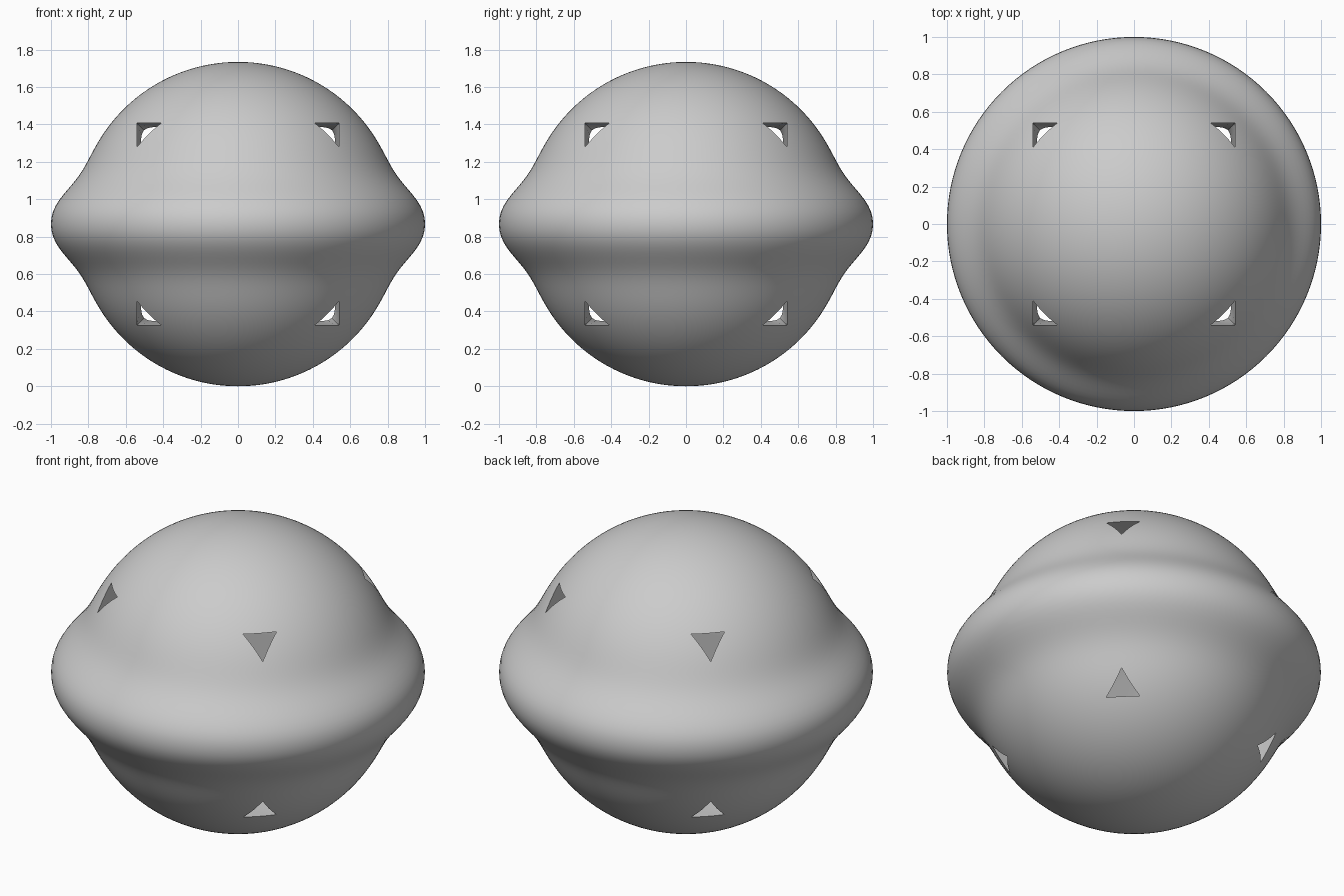
import bpy, bmesh, math

if "Cube" in bpy.data.objects:
    bpy.data.objects.remove(bpy.data.objects["Cube"])

RADIUS = 0.867      # ball radius, also the height of its centre
BULGE = 0.133       # how far the equator ring stands out
HALF = 0.54         # half side of the cube-shaped hollow at its corners
WAIST = 0.52        # half side of the hollow between its corners

grey = bpy.data.materials.new("plain grey")
grey.use_nodes = True
grey.diffuse_color = (0.6, 0.6, 0.6, 1)
grey.node_tree.nodes["Principled BSDF"].inputs["Base Color"].default_value = (0.6, 0.6, 0.6, 1)


def add_object(name, bm):
    mesh = bpy.data.meshes.new(name)
    bm.to_mesh(mesh)
    bm.free()
    mesh.materials.append(grey)
    obj = bpy.data.objects.new(name, mesh)
    obj.location.z = RADIUS
    bpy.context.collection.objects.link(obj)
    return obj


# Ball with a soft ring swelling out around the equator
bm = bmesh.new()
bmesh.ops.create_uvsphere(bm, u_segments=128, v_segments=96, radius=1)
for v in bm.verts:
    latitude = abs(math.degrees(math.asin(max(-1, min(1, v.co.z)))))
    swell = math.exp(-(latitude / 13) ** 2.2)
    v.co *= RADIUS + BULGE * swell
ball = add_object("ringed_ball", bm)

# Cube-shaped hollow, slightly waisted, whose corners break through the ball
bm = bmesh.new()
bmesh.ops.create_cube(bm, size=2)
bmesh.ops.subdivide_edges(bm, edges=bm.edges[:], cuts=31, use_grid_fill=True)
for v in bm.verts:
    flare = min(1, min(abs(c) for c in v.co) * HALF / 0.41)
    rounding = sum(abs(c) ** 20 for c in v.co) ** (1 / 20)
    v.co = (v.co * WAIST / rounding).lerp(v.co * HALF, flare)
hollow = add_object("hollow_cutter", bm)
hollow.hide_render = True

# Cut the hollow and keep the result as plain geometry
cut = ball.modifiers.new("cut hollow", "BOOLEAN")
cut.operation = "DIFFERENCE"
cut.solver = "EXACT"
cut.object = hollow
bpy.context.view_layer.objects.active = ball
ball.select_set(True)
bpy.ops.object.modifier_apply(modifier=cut.name)
bpy.data.objects.remove(hollow)

bpy.ops.object.shade_smooth_by_angle(angle=math.radians(30))
